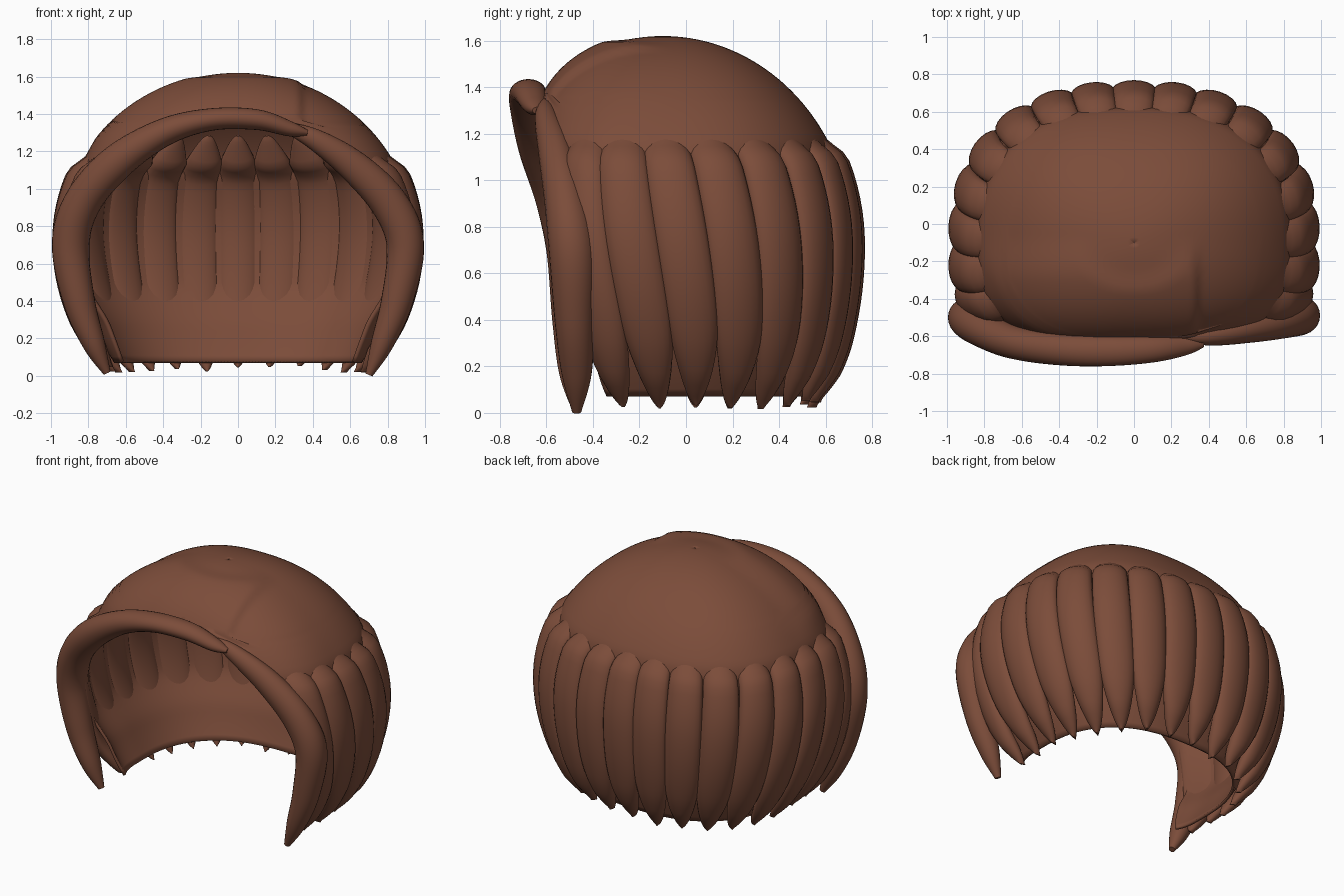
import bpy, bmesh, math, random
from mathutils import Vector

if "Cube" in bpy.data.objects:
    bpy.data.objects.remove(bpy.data.objects["Cube"])

random.seed(4)
brown = bpy.data.materials.new("chestnut_brown")
brown.diffuse_color = (0.2, 0.073, 0.042, 1)
brown.use_nodes = True
brown.node_tree.nodes["Principled BSDF"].inputs["Base Color"].default_value = brown.diffuse_color
ZC, H, CY = 0.72, 1.62, -0.1          # widest height, crown height, centre y


def smooth(lo, hi, v):
    k = min(1, max(0, (v - lo) / (hi - lo)))
    return k * k * (3 - 2 * k)


def lerp_table(table, v):
    for (v0, r0), (v1, r1) in zip(table, table[1:]):
        if v <= v1:
            return r0 + (r1 - r0) * max(0, v - v0) / (v1 - v0)
    return table[-1][1]


# head-shaped base form: half sizes at each height
def section(z):
    u = min(1, max(0, (z - ZC) / (H - ZC)))
    d = max(0, (ZC - z) / ZC) ** 2
    dome = math.sqrt(max(1e-6, 1 - u * u))
    a = 0.945 * dome * (1 - 0.27 * d)
    b = 0.82 * dome * (1 - 0.19 * d)
    f = (0.41 + 0.16 * z) * math.sqrt(max(1e-6, 1 - u ** 3))
    return a, b, f, 2.2 + 1.4 * (1 - u)


# point on the base form; t = 0 is front, pi is back
def surf(t, z, off=0.0):
    a, b, f, n = section(z)
    s, c = math.sin(t), math.cos(t)
    depth = f
    if c < 0:
        depth, n = b, 2.4
    r = (abs(s / a) ** n + abs(c / depth) ** n) ** (-1 / n)
    p = Vector((r * s, CY - r * c, z))
    d = Vector((p.x, p.y - CY, max(0, z - 0.6))).normalized()
    return p + d * off


OPENING = [(0, .67), (.18, .73), (.4, .81), (.7, .85), (.92, .77),
           (1.15, .6), (1.27, .4), (1.34, .12), (1.36, 0)]


# angle at which the face opening begins
def gap(z):
    if z >= 1.36:
        return 0
    a, b, f, n = section(z)
    w = min(lerp_table(OPENING, z), 0.95 * a)
    return math.atan2(w, f * (1 - (w / a) ** n) ** (1 / n))


def make(name, rows, ring, weld=False):
    bm = bmesh.new()
    vs = [[bm.verts.new(p) for p in row] for row in rows]
    m = len(rows[0])
    for r0, r1 in zip(vs, vs[1:]):
        for j in range(m if ring else m - 1):
            k = (j + 1) % m
            bm.faces.new((r0[j], r0[k], r1[k], r1[j]))
    if ring:
        bm.faces.new(vs[0])
        bm.faces.new(vs[-1])
        bmesh.ops.recalc_face_normals(bm, faces=bm.faces)
    if weld:
        bmesh.ops.remove_doubles(bm, verts=bm.verts, dist=0.0005)
    me = bpy.data.meshes.new(name)
    bm.to_mesh(me)
    bm.free()
    me.materials.append(brown)
    ob = bpy.data.objects.new(name, me)
    bpy.context.collection.objects.link(ob)
    bpy.ops.object.select_all(action='DESELECT')
    ob.select_set(True)
    bpy.context.view_layer.objects.active = ob
    bpy.ops.object.shade_smooth_by_angle(angle=math.radians(50))
    return ob


# cap: dome and inner lining in one open-fronted shell
levels = [0.07 + 0.65 * i / 20 for i in range(20)]
levels += [ZC + (H - ZC) * math.sin(math.pi / 2 * i / 44) for i in range(45)]
rows = []
for z in levels:
    g = gap(z)
    base = -0.075 + 0.055 * smooth(0.25, 0.5, z) + 0.02 * smooth(1.08, 1.18, z)
    row = []
    for j in range(145):
        t = g + (2 * math.pi - 2 * g) * j / 144
        p = surf(t, z)
        # swept fringe lies a little above the right-hand side
        lift = 0.022 * smooth(-0.36, -0.31, -p.x) * smooth(0.05, 0.3, -p.y)
        row.append(surf(t, z, base + lift * smooth(1.15, 1.3, z) * (1 - smooth(1.57, 1.61, z))))
    rows.append(row)
cap = make("hair_cap", rows, False, True)
mod = cap.modifiers.new("thickness", 'SOLIDIFY')
mod.thickness = 0.018
mod.offset = -1


# hanging lock: flattened tapered sweep hugging the base form
def lock(name, tc, half, tip, top):
    rows = []
    for i in range(37):
        k = (1 - math.cos(math.pi * i / 36)) / 2
        z = tip + (top - tip) * k
        s = min(1, (z - tip) / 0.42)
        e = max(0.05, (1 - (1 - s) ** 2) ** 0.6)
        e *= max(0.1, math.sqrt(min(1, (top - z) / 0.15)))
        th = 0.055 * max(0.15, min(1, (z - tip) / 0.12)) ** 0.5
        th *= max(0.1, math.sqrt(min(1, (top - z) / 0.15)))
        mid = -0.005 - 0.055 * smooth(1.06, 1.2, z)
        mid -= 0.02 * (1 - smooth(tip, 0.3, z))
        cen = tc - 0.17 * math.sin(tc) * abs(math.sin(tc)) * (z - 0.3)
        rows.append([surf(cen + half * e * math.cos(q), z, mid + th * math.sin(q))
                     for q in (2 * math.pi * j / 20 for j in range(20))])
    make(name, rows, True)


# spread locks evenly by distance around the back and sides
start = gap(0.7) + 0.02
N = 17
ts = [start + (2 * math.pi - 2 * start) * i / 600 for i in range(601)]
pts = [surf(t, 0.7) for t in ts]
dist = [0]
for p, q in zip(pts, pts[1:]):
    dist.append(dist[-1] + (q - p).length)
table = list(zip(dist, ts))
for i in range(N):
    t0, tc, t1 = (lerp_table(table, dist[-1] * (i + h) / N) for h in (0, .5, 1))
    lock("hair_lock_%02d" % (i + 1), tc, (t1 - t0) / 2 * 1.1,
         random.uniform(0.015, 0.055), 1.33)


def catmull(p, i, s):
    a, b, c, d = (p[min(len(p) - 1, max(0, i + k))] for k in (-1, 0, 1, 2))
    return [0.5 * (2 * B + (C - A) * s + (2 * A - 5 * B + 4 * C - D) * s * s
                   + (3 * B - A - 3 * C + D) * s ** 3) for A, B, C, D in zip(a, b, c, d)]


# thick rolled fringe: x, y, z, half width, half depth
def roll(name, path):
    pts = [catmull(path, i, s / 8) for i in range(len(path) - 1) for s in range(8)]
    pts.append(path[-1])
    rows = []
    for i, (x, y, z, w, d) in enumerate(pts):
        p0, p1 = pts[max(0, i - 1)], pts[min(len(pts) - 1, i + 1)]
        tan = (Vector(p1[:3]) - Vector(p0[:3])).normalized()
        n1 = Vector((tan.z, 0, -tan.x)).normalized()
        n2 = tan.cross(n1)
        rows.append([Vector((x, y, z)) + n1 * (w * math.cos(q)) + n2 * (d * math.sin(q))
                     for q in (2 * math.pi * j / 24 for j in range(24))])
    make(name, rows, True)


roll("fringe_roll_left", [
    (.37, -.64, 1.30, .015, .02), (.28, -.65, 1.32, .04, .05), (.1, -.67, 1.37, .055, .07),
    (-.15, -.68, 1.37, .06, .08), (-.4, -.67, 1.30, .075, .085), (-.65, -.63, 1.14, .095, .09),
    (-.83, -.55, .93, .1, .1), (-.895, -.5, .7, .1, .1), (-.85, -.49, .4, .085, .085),
    (-.77, -.48, .17, .06, .065), (-.7, -.47, .015, .02, .02)])
roll("fringe_roll_right", [
    (.22, -.6, 1.34, .02, .02), (.4, -.6, 1.27, .055, .05), (.62, -.56, 1.12, .085, .075),
    (.81, -.52, .92, .1, .09), (.895, -.49, .7, .1, .1), (.85, -.48, .4, .085, .085),
    (.77, -.47, .17, .06, .065), (.7, -.47, .005, .02, .02)])
